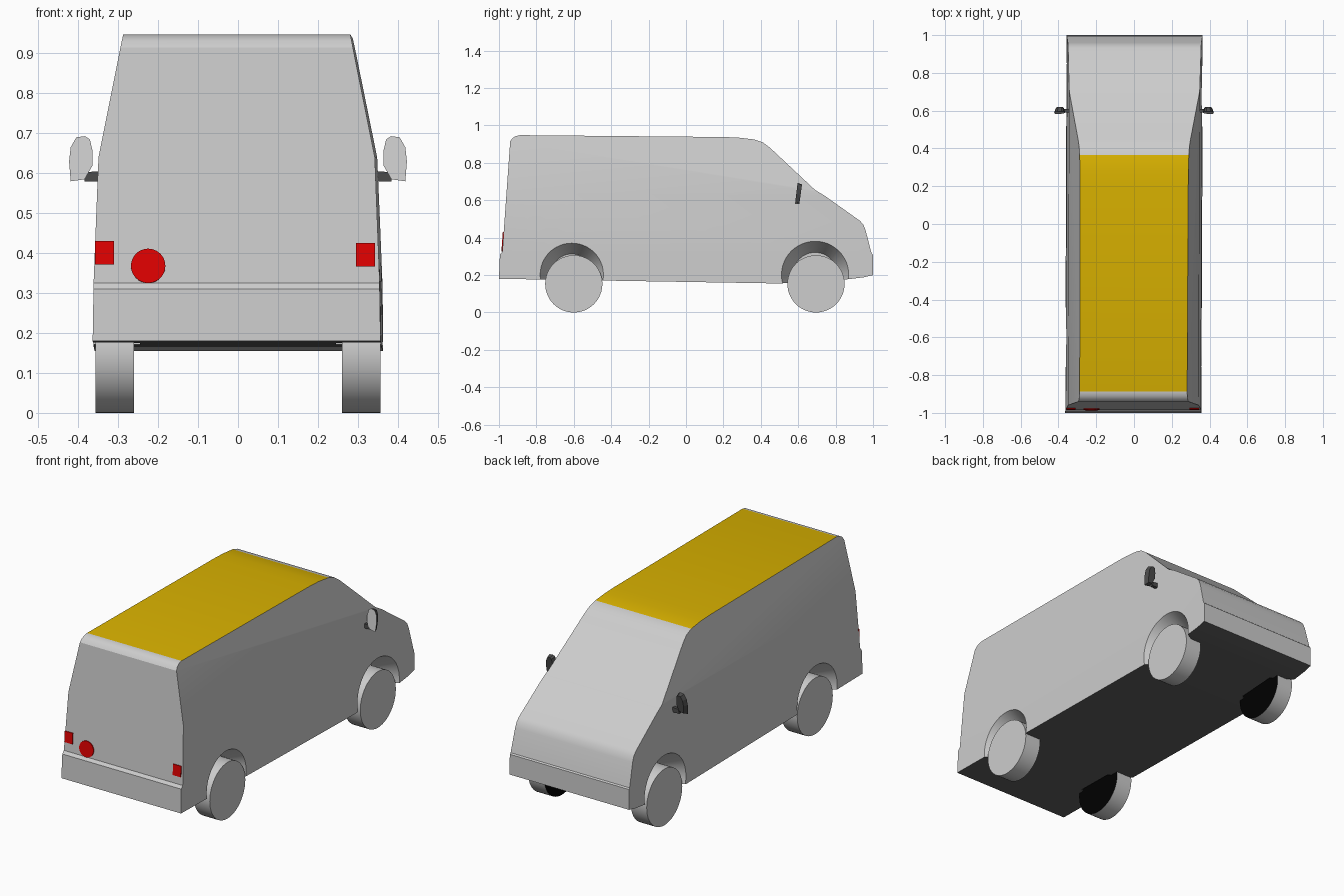
import bpy, bmesh
from math import pi, atan
from mathutils import Matrix

cube = bpy.data.objects.get("Cube")
if cube:
    bpy.data.objects.remove(cube, do_unlink=True)


def material(name, rgb):
    m = bpy.data.materials.new(name)
    m.use_nodes = True
    m.diffuse_color = (*rgb, 1)
    m.node_tree.nodes["Principled BSDF"].inputs["Base Color"].default_value = (*rgb, 1)
    return m


GREY = material("light grey paint", (0.61, 0.61, 0.61))
YELLOW = material("roof yellow", (0.69, 0.44, 0))
RED = material("lamp red", (0.75, 0, 0))
DARK = material("dark grey plastic", (0.07, 0.07, 0.07))
UNDER = material("underbody grey", (0.11, 0.11, 0.11))
BLACK = material("black", (0, 0, 0))


def finish(name, bm, *mats):
    bmesh.ops.recalc_face_normals(bm, faces=bm.faces[:])
    mesh = bpy.data.meshes.new(name)
    bm.to_mesh(mesh)
    bm.free()
    for m in mats:
        mesh.materials.append(m)
    ob = bpy.data.objects.new(name, mesh)
    bpy.context.collection.objects.link(ob)
    return ob


def smooth(ob):
    bpy.ops.object.select_all(action="DESELECT")
    ob.select_set(True)
    bpy.context.view_layer.objects.active = ob
    bpy.ops.object.shade_smooth_by_angle(angle=0.5)


def prism(points, offset):
    """Closed solid from a flat outline pushed along an offset."""
    bm = bmesh.new()
    face = bm.faces.new([bm.verts.new(p) for p in points])
    top = bmesh.ops.extrude_face_region(bm, geom=[face], use_keep_orig=True)
    moved = [v for v in top["geom"] if isinstance(v, bmesh.types.BMVert)]
    bmesh.ops.translate(bm, verts=moved, vec=offset)
    bmesh.ops.recalc_face_normals(bm, faces=bm.faces[:])
    return bm


def cone(r1, r2, depth, matrix):
    bm = bmesh.new()
    bmesh.ops.create_cone(bm, cap_ends=True, segments=48, radius1=r1,
                          radius2=r2, depth=depth, matrix=matrix)
    return bm


def cone_x(r_in, r_out, depth, centre, side):
    """Round solid along x; r_out is the radius on the outer side."""
    return cone(r_in, r_out, depth, Matrix.Translation(centre)
                @ Matrix.Rotation(side * pi / 2, 4, "Y"))


# Body: side outline, pulled across, then narrowed towards the roof
outline = [(-1, .18), (-.995, .31), (-.982, .325), (-.94, .915), (-.928, .932),
           (-.91, .943), (-.888, .948), (.2, .938), (.28, .935), (.365, .925),
           (.41, .91), (.45, .88), (.69, .655), (.74, .625), (.93, .49),
           (.948, .47), (.96, .44), (.992, .316), (.999, .31), (1, .2),
           (.95, .188), (.87, .178), (.5, .155)]
widths = [(.15, .361), (.33, .358), (.64, .346), (.95, .284)]


def half_width(z):
    for (z0, w0), (z1, w1) in zip(widths, widths[1:]):
        if z <= z1:
            return w0 + (w1 - w0) * (z - z0) / (z1 - z0)
    return widths[-1][1]


bm = prism([(-1, y, z) for y, z in outline], (2, 0, 0))
for z, _ in widths[1:3]:
    bmesh.ops.bisect_plane(bm, geom=bm.verts[:] + bm.edges[:] + bm.faces[:],
                           plane_co=(0, 0, z), plane_no=(0, 0, 1))
for v in bm.verts:
    v.co.x = v.co.x * half_width(v.co.z) + .0035 * v.co.y
bm.normal_update()
for f in bm.faces:
    c = f.calc_center_median()
    if c.z > .92 and abs(f.normal.x) < .5 and -.88 < c.y < .36:
        f.material_index = 1
    elif f.normal.z < -.9:
        f.material_index = 2
body = finish("van_body", bm, GREY, YELLOW, UNDER)

# Wheel arches cut into the body as tapered pockets
axles = {"rear": (-.6, -.611, .17), "front": (.695, .69, .178)}
for _, y, r in axles.values():
    for side in (-1, 1):
        bm = cone_x(r - .06, r + .003, .12, (side * .305, y, .203), side)
        cutter = finish("arch_cutter", bm, GREY)
        cutter.hide_render = True
        mod = body.modifiers.new("arch", "BOOLEAN")
        mod.operation, mod.solver, mod.object = "DIFFERENCE", "EXACT", cutter
        bpy.context.view_layer.objects.active = body
        bpy.ops.object.modifier_apply(modifier=mod.name)
        bpy.data.objects.remove(cutter, do_unlink=True)
smooth(body)

for side, label in ((-1, "right"), (1, "left")):
    # Wheels, with black inner faces
    for axle, (y, _, _) in axles.items():
        bm = cone_x(.153, .153, .096, (side * .309, y, .153), side)
        bm.normal_update()
        for f in bm.faces:
            f.material_index = int(f.normal.x * side < -.9)
        smooth(finish(f"{axle}_{label}_wheel", bm, GREY, BLACK))

    # Door mirror: dark tapered shell with a light face
    shape = [(.371, .685), (.383, .693), (.405, .69), (.419, .665), (.423, .63),
             (.419, .58), (.384, .585), (.364, .62), (.364, .655)]
    bm = prism([(side * x, .583 + (z - .58) * .12, z) for x, z in shape], (0, .024, 0))
    for f in bm.faces:
        f.material_index = int(len(f.verts) > 4 and f.calc_center_median().y < .597)
    for v in bm.verts:
        if v.co.y > .583 + (v.co.z - .58) * .12 + .01:
            v.co.x = side * .393 + (v.co.x - side * .393) * .7
            v.co.z = .637 + (v.co.z - .637) * .85
    finish(f"{label}_mirror", bm, DARK, GREY)
    arm = [(.335, .58), (.385, .58), (.38, .603), (.335, .606)]
    finish(f"{label}_mirror_arm",
           prism([(side * x, .59, z) for x, z in arm], (0, .018, 0)), DARK)

# Tail lamps: thin plates leaning with the rear face
LEAN = .0712


def rear_y(z):
    return -.982 + (z - .325) * LEAN


for label, x, z in (("right", -.334, .401), ("left", .319, .396)):
    h, w = .029, .024
    corners = [(x - w, z - h), (x + w, z - h), (x + w, z + h), (x - w, z + h)]
    finish(f"{label}_tail_lamp",
           prism([(px, rear_y(pz) - .005, pz) for px, pz in corners], (0, .009, 0)), RED)

bm = cone(.043, .043, .008, Matrix.Translation((-.225, rear_y(.368) - .001, .368))
          @ Matrix.Rotation(pi / 2 - atan(LEAN), 4, "X"))
smooth(finish("round_fog_lamp", bm, RED))
